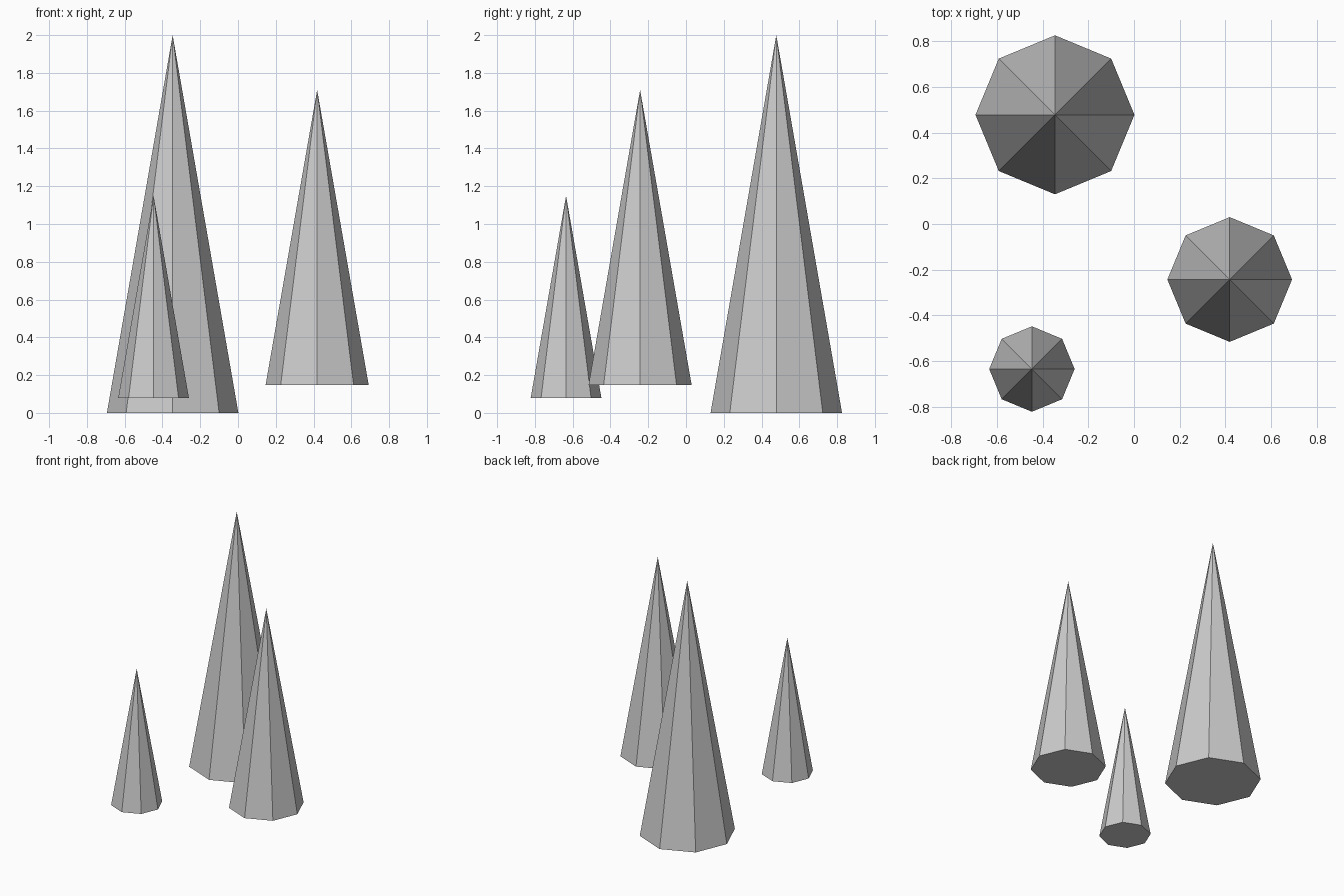
import bpy

if "Cube" in bpy.data.objects:
    bpy.data.objects.remove(bpy.data.objects["Cube"])


def spike(name, x, y, base, tip, radius):
    """Closed eight-sided cone standing on its base height."""
    height = tip - base
    bpy.ops.mesh.primitive_cone_add(
        vertices=8, radius1=radius, radius2=0, depth=height,
        end_fill_type='NGON', location=(x, y, base + height / 2))
    bpy.context.object.name = name


# Three pointed cones of different size, the smaller two raised
spike("large_spike", -0.346, 0.478, 0.0, 2.0, 0.348)
spike("medium_spike", 0.419, -0.243, 0.147, 1.71, 0.273)
spike("small_spike", -0.447, -0.635, 0.08, 1.15, 0.187)
